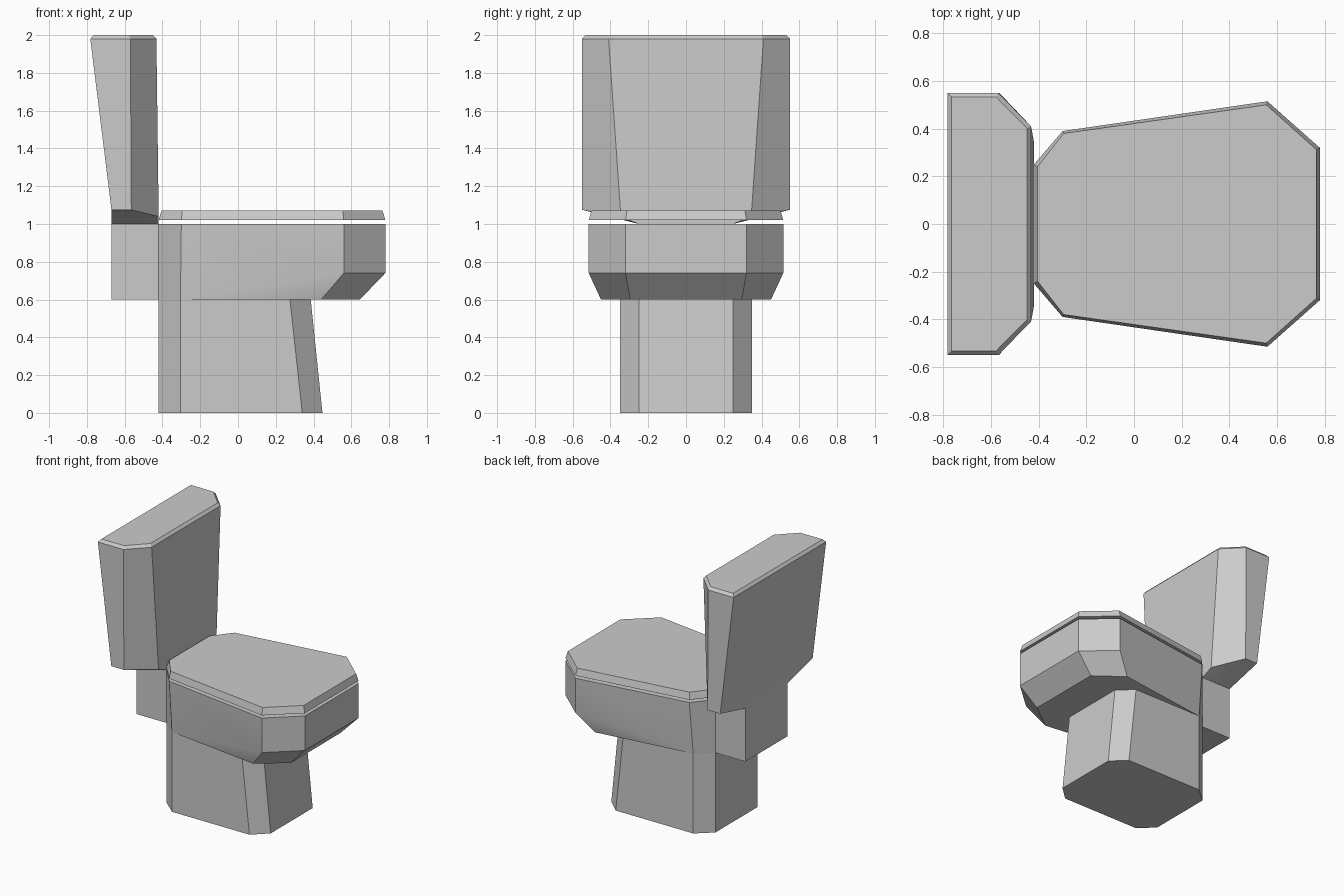
import bpy, bmesh, math

if "Cube" in bpy.data.objects:
    bpy.data.objects.remove(bpy.data.objects["Cube"])


def loft(name, rings):
    """Skin half outlines (y > 0, listed back to front), mirrored across y = 0."""
    bm = bmesh.new()
    loops = []
    for half in rings:
        full = half + [(x, -y, z) for x, y, z in reversed(half)]
        loops.append([bm.verts.new(p) for p in full])
    n = len(loops[0])
    for low, high in zip(loops, loops[1:]):
        for i in range(n):
            j = (i + 1) % n
            bm.faces.new((low[i], low[j], high[j], high[i]))
    bm.faces.new(loops[0])
    bm.faces.new(loops[-1])
    bmesh.ops.remove_doubles(bm, verts=bm.verts, dist=0.0005)
    bmesh.ops.recalc_face_normals(bm, faces=bm.faces)
    mesh = bpy.data.meshes.new(name)
    bm.to_mesh(mesh)
    bm.free()
    obj = bpy.data.objects.new(name, mesh)
    bpy.context.collection.objects.link(obj)
    bpy.ops.object.select_all(action='DESELECT')
    obj.select_set(True)
    bpy.context.view_layer.objects.active = obj
    bpy.ops.object.shade_smooth_by_angle(angle=math.radians(30))
    return obj


def at(z, outline):
    return [(x, y, z) for x, y in outline]


rim = [(-0.42, 0.25), (-0.30, 0.39), (0.56, 0.515), (0.78, 0.32)]
rim_inset = [(-0.405, 0.24), (-0.295, 0.38), (0.555, 0.50), (0.765, 0.312)]
heel = [(-0.42, 0.25, 0.6), (-0.305, 0.35, 0.6)]

# Pedestal, leaning back towards the top
loft("pedestal", [
    at(0.0, [(-0.42, 0.25), (-0.305, 0.35), (0.34, 0.35), (0.447, 0.25)]),
    at(0.6, [(-0.42, 0.25), (-0.305, 0.35), (0.275, 0.35), (0.385, 0.25)]),
])

# Bowl: front undercut fades out towards the heel
loft("bowl", [
    heel + [(0.44, 0.45, 0.6), (0.645, 0.295, 0.6)],
    heel + at(0.74, rim[2:]),
    at(1.0, rim),
])

# Lid, floating just above the bowl
loft("lid", [at(1.02, rim), at(1.072, rim_inset)])

# Tank with its narrow neck
neck = [(-0.67, 0.25), (-0.56, 0.25), (-0.42, 0.25)]
loft("tank", [
    at(0.6, neck),
    at(1.0, neck),
    [(-0.67, 0.55, 1.075), (-0.565, 0.55, 1.075), (-0.42, 0.345, 1.04)],
    at(1.98, [(-0.782, 0.55), (-0.57, 0.55), (-0.432, 0.41)]),
    at(2.0, [(-0.765, 0.532), (-0.578, 0.532), (-0.45, 0.402)]),
])
